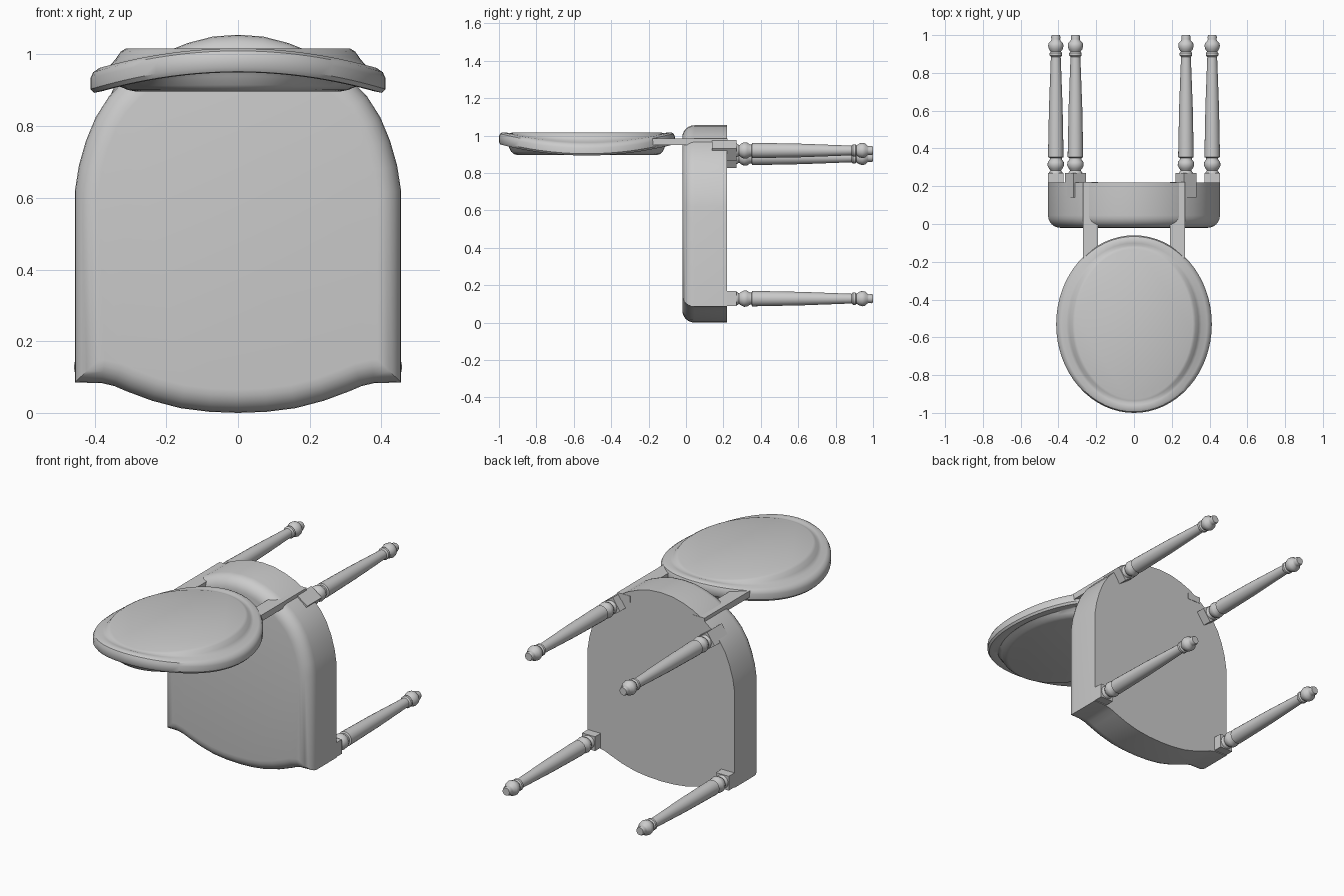
import bpy, bmesh, math
from mathutils import Matrix

if "Cube" in bpy.data.objects:
    bpy.data.objects.remove(bpy.data.objects["Cube"])


def finish(bm, name, angle=35):
    bmesh.ops.recalc_face_normals(bm, faces=bm.faces)
    me = bpy.data.meshes.new(name)
    bm.to_mesh(me)
    bm.free()
    ob = bpy.data.objects.new(name, me)
    bpy.context.collection.objects.link(ob)
    bpy.ops.object.select_all(action='DESELECT')
    ob.select_set(True)
    bpy.context.view_layer.objects.active = ob
    bpy.ops.object.shade_smooth_by_angle(angle=math.radians(angle))
    return ob


def box(name, x, y, z):
    bm = bmesh.new()
    m = Matrix.LocRotScale(((x[0] + x[1]) / 2, (y[0] + y[1]) / 2, (z[0] + z[1]) / 2), None,
                           (x[1] - x[0], y[1] - y[0], z[1] - z[0]))
    bmesh.ops.create_cube(bm, size=1, matrix=m)
    return finish(bm, name)


def rings_mesh(name, rings, angle=35):
    """Bridge closed rings of points and cap both ends."""
    bm = bmesh.new()
    vs = [[bm.verts.new(p) for p in r] for r in rings]
    n = len(vs[0])
    for a, b in zip(vs, vs[1:]):
        for i in range(n):
            bm.faces.new((a[i], a[(i + 1) % n], b[(i + 1) % n], b[i]))
    bm.faces.new(vs[0])
    bm.faces.new(vs[-1])
    return finish(bm, name, angle)


# Seat cushion: outline extruded along y, rounded on the front side
half = [(0.08, 0.003), (0.16, 0.013), (0.24, 0.034), (0.31, 0.06), (0.345, 0.075), (0.38, 0.083),
        (0.455, 0.085), (0.455, 0.62), (0.444, 0.69), (0.424, 0.76), (0.397, 0.825), (0.36, 0.883),
        (0.315, 0.93), (0.26, 0.973), (0.2, 1.008), (0.14, 1.032), (0.07, 1.05)]
outline = [(0, 0)] + half + [(0, 1.055)] + [(-x, z) for x, z in reversed(half)]
bm = bmesh.new()
front = [bm.verts.new((x, -0.02, z)) for x, z in outline]
back = [bm.verts.new((x, 0.22, z)) for x, z in outline]
face = bm.faces.new(front)
bm.faces.new(back)
for i in range(len(front)):
    j = (i + 1) % len(front)
    bm.faces.new((front[i], front[j], back[j], back[i]))
bmesh.ops.recalc_face_normals(bm, faces=bm.faces)
bmesh.ops.bevel(bm, geom=list(face.edges), offset=0.065, segments=6, profile=0.5,
                affect='EDGES', clamp_overlap=False)
finish(bm, "seat")

# Oval backrest: (inset, height, how much it follows the sideways bend)
profile = [(0.125, 0.897, 0), (0.105, 0.901, 0), (0.085, 0.915, 0.15), (0.07, 0.94, 0.6),
           (0.06, 0.953, 1), (0.03, 0.95, 1), (0.01, 0.952, 1), (0.0, 0.965, 1), (0.0, 0.995, 1),
           (0.008, 1.01, 1), (0.025, 1.017, 1), (0.055, 1.016, 1), (0.07, 1.012, 0.6),
           (0.085, 1.014, 0.15), (0.10, 1.017, 0)]
rings = []
for inset, z, bend in profile:
    ring = []
    for k in range(64):
        a = math.tau * k / 64
        x, y = (0.412 - inset) * math.cos(a), (0.47 - inset * 0.75) * math.sin(a)
        ring.append((x, y - 0.53, z - bend * 0.062 * (x / 0.412) ** 2))
    rings.append(ring)
rings_mesh("backrest", rings)

# Posts joining backrest and seat
for s, side in ((-1, "left"), (1, "right")):
    xs = sorted((s * 0.19, s * 0.27))
    box("back_post_" + side, xs, (-0.18, 0.222), (0.95, 0.985))

# Turned legs along y, each with a square block at its root
turning = [(0.255, 0.038), (0.272, 0.036), (0.284, 0.028), (0.294, 0.036), (0.31, 0.044),
           (0.328, 0.042), (0.342, 0.032), (0.35, 0.032), (0.354, 0.041), (0.37, 0.041),
           (0.62, 0.036), (0.885, 0.026), (0.892, 0.033), (0.905, 0.033), (0.912, 0.027),
           (0.925, 0.036), (0.942, 0.041), (0.958, 0.038), (0.97, 0.026), (0.978, 0.023),
           (0.99, 0.025), (1.0, 0.021)]


def leg(name, x, z, twist):
    rings_mesh(name, [[(x + r * math.cos(math.tau * k / 20), y, z + r * math.sin(math.tau * k / 20))
                       for k in range(20)] for y, r in turning], 40)
    block = box(name + "_block", (-0.04, 0.04), (0.14, 0.27), (-0.04, 0.04))
    block.rotation_euler = (0, math.radians(twist), 0)
    block.location = (x, 0, z)


leg("front_leg_left", -0.414, 0.128, 0)
leg("front_leg_right", 0.414, 0.128, 0)
leg("rear_leg_left", -0.31, 0.883, 35)
leg("rear_leg_right", 0.275, 0.92, 35)
